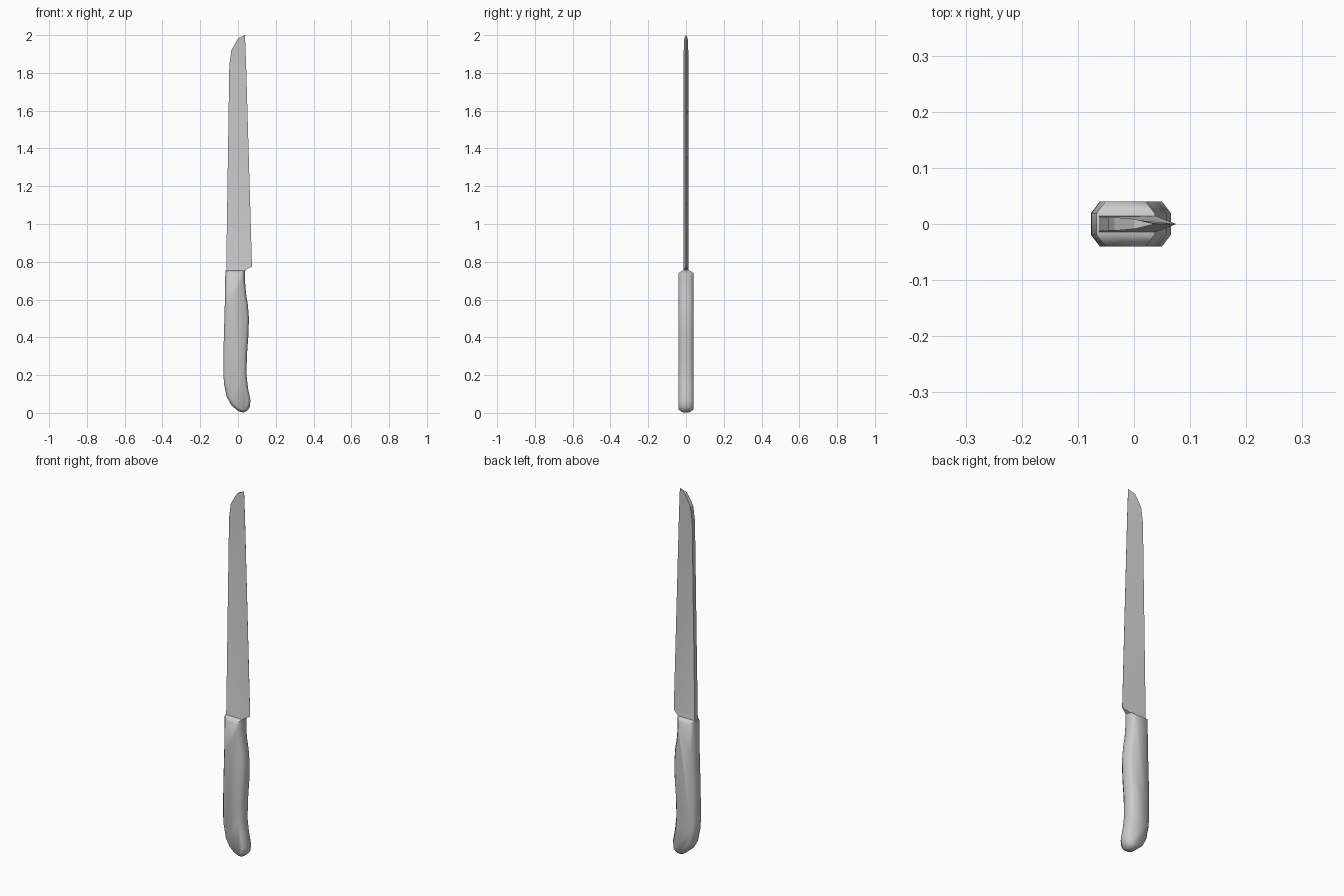
import bpy
from mathutils import Vector

if "Cube" in bpy.data.objects:
    bpy.data.objects.remove(bpy.data.objects["Cube"])


def make_object(name, verts, faces):
    mesh = bpy.data.meshes.new(name)
    mesh.from_pydata(verts, [], faces)
    mesh.validate()
    obj = bpy.data.objects.new(name, mesh)
    bpy.context.collection.objects.link(obj)
    # consistent outward normals
    bpy.context.view_layer.objects.active = obj
    obj.select_set(True)
    bpy.ops.object.mode_set(mode='EDIT')
    bpy.ops.mesh.select_all(action='SELECT')
    bpy.ops.mesh.normals_make_consistent(inside=False)
    bpy.ops.object.mode_set(mode='OBJECT')
    return obj


def loft(rings):
    n = len(rings[0])
    verts = [v for ring in rings for v in ring]
    faces = [(r * n + i, r * n + (i + 1) % n, (r + 1) * n + (i + 1) % n, (r + 1) * n + i)
             for r in range(len(rings) - 1) for i in range(n)]
    faces.append(tuple(range(n)))
    faces.append(tuple(range((len(rings) - 1) * n, len(rings) * n)))
    return verts, faces


def inset(points, d):
    # mitred inset of a counter-clockwise outline
    out = []
    for i, p in enumerate(points):
        a = (p - points[i - 1]).normalized()
        b = (points[(i + 1) % len(points)] - p).normalized()
        na, nb = Vector((-a.y, a.x)), Vector((-b.y, b.x))
        out.append(p + (na + nb) * d / (1 + na.dot(nb)))
    return out


# Handle: curved side outline, extruded through y with a chamfered rim
outline = [Vector(p) for p in [
    (0.030, 0.003), (0.048, 0.010), (0.062, 0.030), (0.066, 0.065), (0.054, 0.125),
    (0.045, 0.20), (0.047, 0.30), (0.055, 0.41), (0.058, 0.50), (0.052, 0.575),
    (0.042, 0.635), (0.037, 0.70), (0.037, 0.755), (-0.067, 0.755), (-0.070, 0.57),
    (-0.076, 0.36), (-0.077, 0.20), (-0.074, 0.155), (-0.060, 0.085),
    (-0.035, 0.040), (-0.005, 0.014), (0.015, 0.004)]]
rim = inset(outline, 0.016)
layers = [(-0.04, rim), (-0.019, outline), (0.019, outline), (0.04, rim)]
handle = make_object("handle", *loft([[(p.x, y, p.y) for p in pts] for y, pts in layers]))
bpy.ops.object.shade_smooth_by_angle(angle=1.0)
handle.select_set(False)

# Blade: wedge rows of (spine x, z, half thickness) and (edge x, z, half thickness)
rows = [((-0.062, 0.740, 0.014), (0.036, 0.740, 0.014)),
        ((-0.062, 0.757, 0.014), (0.040, 0.757, 0.014)),
        ((-0.062, 0.785, 0.013), (0.074, 0.775, 0.0004)),
        ((-0.046, 1.840, 0.012), (0.043, 1.840, 0.0004)),
        ((-0.035, 1.920, 0.012), (0.040, 1.920, 0.0004)),
        ((0.000, 1.982, 0.009), (0.038, 1.970, 0.0004)),
        ((0.035, 2.000, 0.0006), (0.037, 1.999, 0.0004))]
blade = make_object("blade", *loft([
    [(sx, -sh, sz), (ex, -eh, ez), (ex, eh, ez), (sx, sh, sz)]
    for (sx, sz, sh), (ex, ez, eh) in rows]))
bpy.ops.object.shade_smooth_by_angle(angle=0.35)
